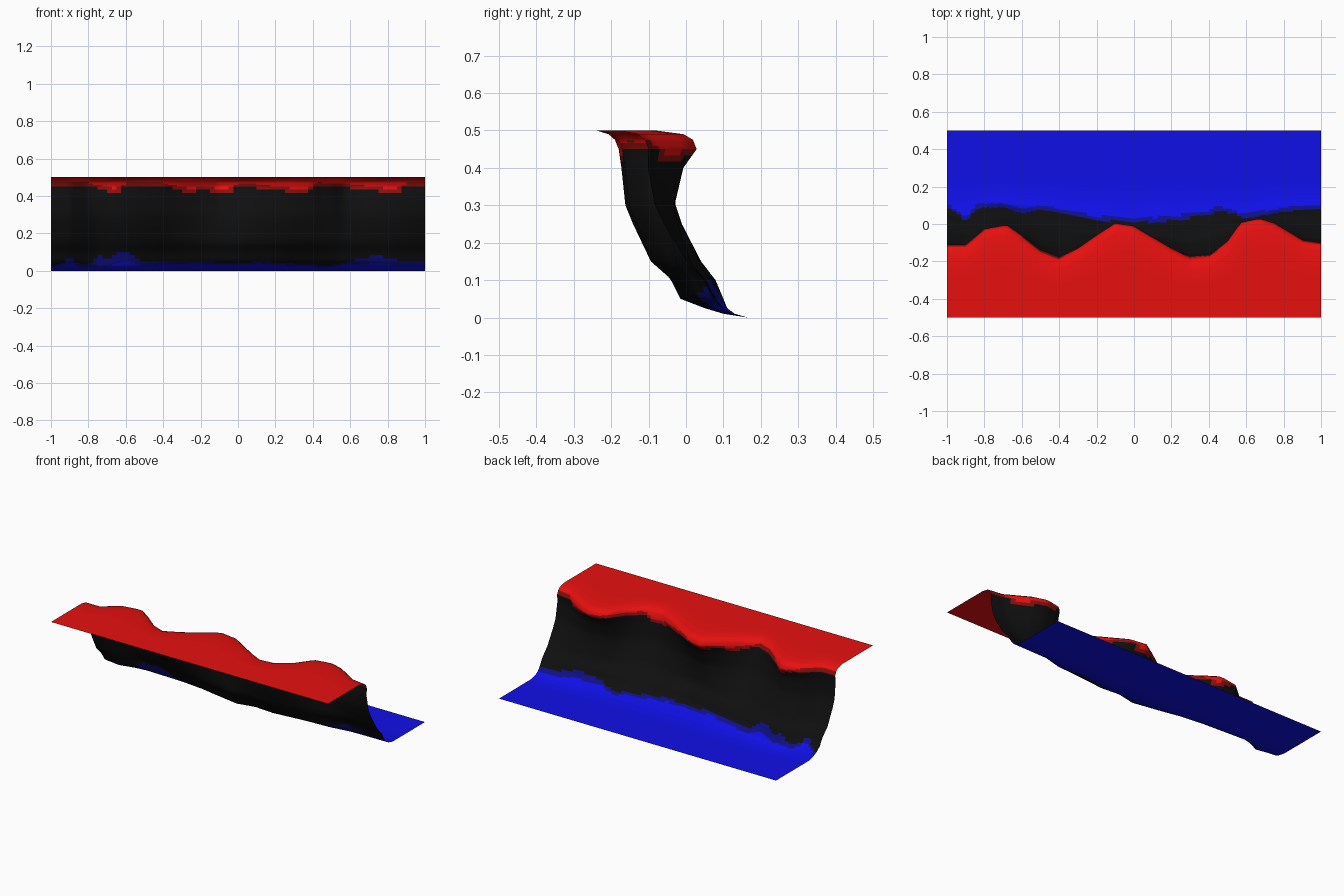
import bpy, bmesh

if "Cube" in bpy.data.objects:
    bpy.data.objects.remove(bpy.data.objects["Cube"])

def lerp_table(pts, x):
    for (x0, v0), (x1, v1) in zip(pts, pts[1:]):
        if x <= x1:
            return v0 + (v1 - v0) * (x - x0) / (x1 - x0)
    return pts[-1][1]

# Cliff lip and cliff foot, as y along x
LIP = [(-1, -.11), (-.9, -.11), (-.8, -.025), (-.68, -.005), (-.6, -.06), (-.5, -.14),
       (-.4, -.18), (-.3, -.13), (-.2, -.06), (-.1, .005), (0, -.01), (.1, -.07),
       (.2, -.13), (.3, -.18), (.4, -.17), (.5, -.09), (.57, .01), (.67, .03),
       (.75, .005), (.9, -.085), (1, -.1)]
FOOT = [(-1, .05), (-.9, .03), (-.75, .1), (-.6, .085), (-.45, .07), (-.2, .02),
        (0, -.015), (.12, .01), (.25, 0), (.45, .02), (.6, .03), (.75, .07), (1, .08)]
# Where the blue ground colour begins, as y along x
SHORE = [(-1, .1), (-.9, .03), (-.83, .1), (-.7, .1), (-.6, .07), (-.5, .09), (-.3, .05),
         (-.2, .03), (.1, .02), (.2, .03), (.4, .06), (.45, .09), (.6, .04), (.7, .06),
         (.9, .09), (1, .09)]
# Red running down under the lip, as lowest z along x
DRIP = [(-1, .46), (-.8, .46), (-.65, .42), (-.6, .46), (-.4, .46), (-.25, .42), (-.2, .44),
        (-.05, .42), (0, .46), (.1, .45), (.35, .42), (.42, .46), (.6, .45), (.85, .42),
        (.9, .46), (1, .46)]
# Section levels: z, y where most set back, y where most forward
LEVELS = [(.5, -.24, -.08), (.49, -.207, -.005), (.475, -.19, .02), (.45, -.18, .03),
          (.4, -.175, 0), (.3, -.172, -.005), (.25, -.155, .008), (.15, -.115, .05),
          (.1, -.055, .083), (.05, -.015, .1), (.025, .05, .11), (.01, .1, .13), (0, .165, .165)]

def section(x):
    a = (lerp_table(LIP, x) + .18) / .21
    b = (lerp_table(FOOT, x) + .015) / .115
    pts = [(-.5, .5)]
    for z, lo, hi in LEVELS:
        w = min(1, max(0, (z - .05) / .38))
        t = a * w + b * (1 - w)
        pts.append((lo + (hi - lo) * t, z))
    pts.append((.5, 0))
    out = [pts[0]]
    for (y0, z0), (y1, z1) in zip(pts, pts[1:]):
        out += [(y0 + (y1 - y0) * k / 3, z0 + (z1 - z0) * k / 3) for k in (1, 2, 3)]
    return out

# Materials: plateau, dark lip, rock, dark shore, lower ground
COLOURS = {"plateau_red": (.8, .005, .005), "lip_red": (.25, .005, .005), "rock_black": (.005, .005, .005),
           "shore_blue": (.005, .005, .25), "ground_blue": (.005, .005, .8)}

def colour_index(p):
    drip, shore = lerp_table(DRIP, p.x), lerp_table(SHORE, p.x)
    if p.z > drip + .012:
        return 0
    if p.z > drip - .008:
        return 1
    if p.z < .12 and p.y > shore + .012:
        return 4
    if p.z < .12 and p.y > shore - .012:
        return 3
    return 2

# One continuous sheet: plateau, cliff face and lower ground
N = 80
bm = bmesh.new()
cols = []
for i in range(N + 1):
    x = -1 + 2 * i / N
    cols.append([bm.verts.new((x, y, z)) for y, z in section(x)])
for c0, c1 in zip(cols, cols[1:]):
    for j in range(len(c0) - 1):
        f = bm.faces.new((c0[j], c1[j], c1[j + 1], c0[j + 1]))
        f.smooth = True
        f.material_index = colour_index(f.calc_center_median())
mesh = bpy.data.meshes.new("cliff_terrain")
bm.to_mesh(mesh)
bm.free()
for name, rgb in COLOURS.items():
    mat = bpy.data.materials.new(name)
    mat.diffuse_color = (*rgb, 1)
    mat.use_nodes = True
    mat.node_tree.nodes["Principled BSDF"].inputs["Base Color"].default_value = mat.diffuse_color
    mesh.materials.append(mat)
bpy.context.collection.objects.link(bpy.data.objects.new("cliff_terrain", mesh))
